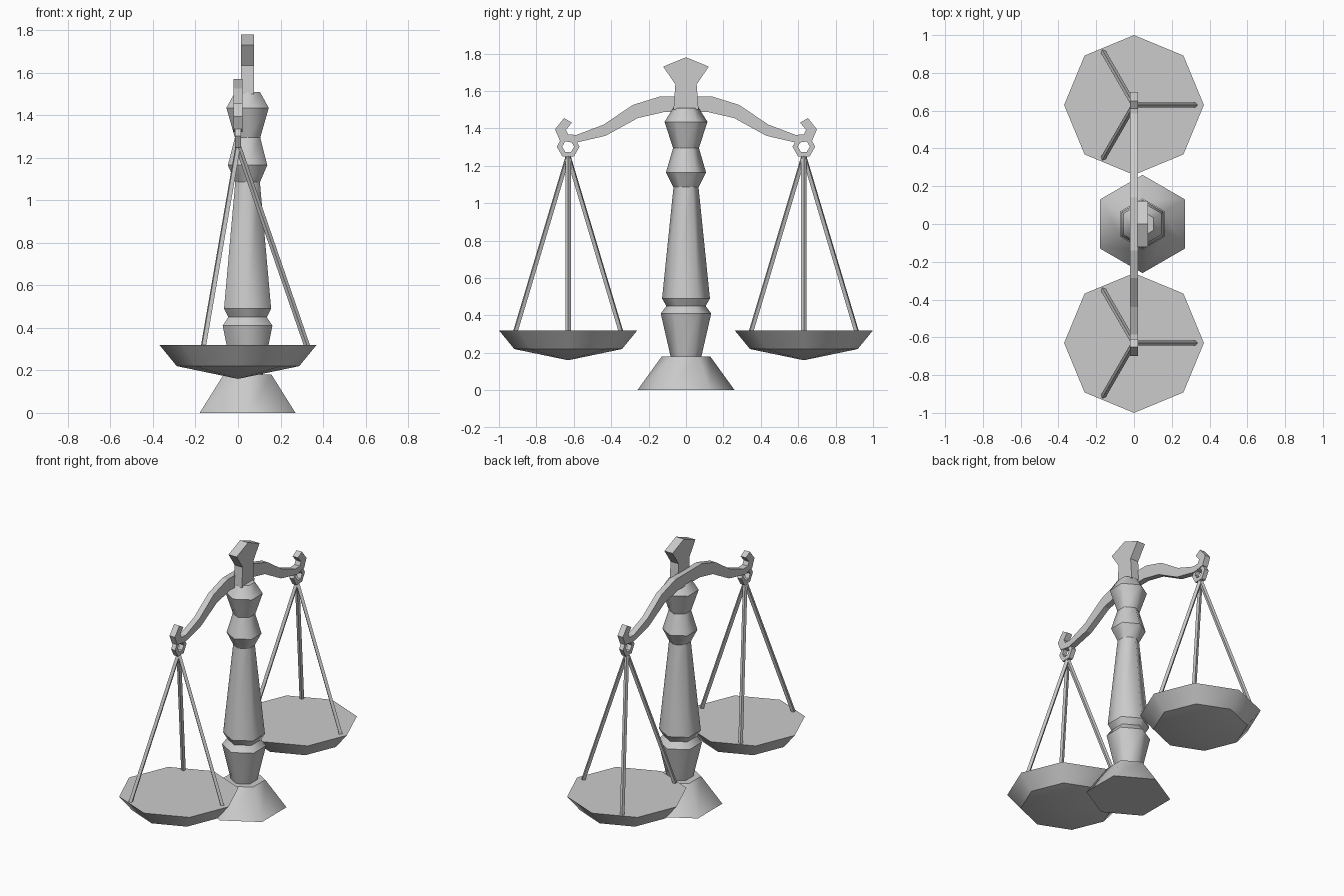
import bpy, bmesh
from math import cos, sin, pi, radians
from mathutils import Vector

if "Cube" in bpy.data.objects:
    bpy.data.objects.remove(bpy.data.objects["Cube"])


def finish(name, bm, smooth=False):
    bmesh.ops.recalc_face_normals(bm, faces=bm.faces[:])
    for f in bm.faces:
        f.smooth = smooth
    mesh = bpy.data.meshes.new(name)
    bm.to_mesh(mesh)
    bm.free()
    ob = bpy.data.objects.new(name, mesh)
    bpy.context.collection.objects.link(ob)
    return ob


def lathe(name, profile, sides, centre, turn=0.0):
    """Turned solid from (radius, z) pairs: smooth around, sharp at each ring."""
    bm = bmesh.new()
    rings = []
    for r, z in profile:
        if r == 0:
            rings.append([bm.verts.new((centre[0], centre[1], z))] * sides)
            continue
        rings.append([bm.verts.new((centre[0] + r * cos(turn + 2 * pi * i / sides),
                                    centre[1] + r * sin(turn + 2 * pi * i / sides), z))
                      for i in range(sides)])
    for a, b in zip(rings, rings[1:]):
        for i in range(sides):
            j = (i + 1) % sides
            bm.faces.new(list(dict.fromkeys((a[i], a[j], b[j], b[i]))))
    for ring in (rings[0], rings[-1]):
        if ring[0] != ring[1]:
            bm.faces.new(ring)
    for e in bm.edges:
        if abs(e.verts[0].co.z - e.verts[1].co.z) < 1e-5:
            e.smooth = False
    return finish(name, bm, True)


def slab(name, outline, x0, x1):
    """Outline in (y, z), extruded along x."""
    bm = bmesh.new()
    face = bm.faces.new([bm.verts.new((x0, y, z)) for y, z in outline])
    out = bmesh.ops.extrude_face_region(bm, geom=[face])
    moved = [v for v in out["geom"] if isinstance(v, bmesh.types.BMVert)]
    bmesh.ops.translate(bm, verts=moved, vec=(x1 - x0, 0, 0))
    return finish(name, bm)


def mirrored(half):
    """Close a y >= 0 outline with its mirror image."""
    return half + [(-y, z) for y, z in reversed(half) if y > 0]


def rod(name, p, q, radius, sides=4):
    bm = bmesh.new()
    d = Vector(q) - Vector(p)
    bmesh.ops.create_cone(bm, cap_ends=True, segments=sides, radius1=radius,
                          radius2=radius, depth=d.length)
    ob = finish(name, bm)
    ob.location = (Vector(p) + Vector(q)) / 2
    ob.rotation_euler = d.to_track_quat('Z', 'Y').to_euler()
    return ob


def ring(name, y, z, outer, inner, half_x, sides=6):
    bm = bmesh.new()
    loops = []
    for i in range(sides):
        a = 2 * pi * i / sides
        loops.append([bm.verts.new((x, y + r * cos(a), z + r * sin(a)))
                      for x, r in ((-half_x, outer), (half_x, outer),
                                   (half_x, inner), (-half_x, inner))])
    for i in range(sides):
        a, b = loops[i], loops[(i + 1) % sides]
        for k in range(4):
            m = (k + 1) % 4
            bm.faces.new((a[k], a[m], b[m], b[k]))
    return finish(name, bm)


# Hexagonal foot and turned column
POST = (0.045, 0)
lathe("foot", [(0.26, 0), (0.13, 0.18)], 6, POST, pi / 2)
lathe("column", [(0.08, 0.17), (0.135, 0.41), (0.105, 0.45), (0.128, 0.49),
                 (0.067, 1.085), (0.107, 1.165), (0.069, 1.295),
                 (0.115, 1.435), (0.067, 1.51)], 6, POST, pi / 2)

# Flared finial
slab("finial", mirrored([(0, 1.78), (0.122, 1.73), (0.057, 1.635),
                         (0.067, 1.50)]), 0.015, 0.075)

# Arched beam with hooked ends
slab("beam", mirrored([(0.14, 1.57), (0.285, 1.525), (0.44, 1.42), (0.585, 1.365),
                       (0.63, 1.367), (0.642, 1.392), (0.61, 1.43), (0.652, 1.455),
                       (0.70, 1.395), (0.675, 1.335), (0.595, 1.322), (0.43, 1.36),
                       (0.257, 1.455), (0.118, 1.487)]), -0.02, 0.02)

# Rings, suspension rods and pans on both sides
for side, s in (("left", -1), ("right", 1)):
    y = s * 0.63
    ring(side + "_ring", y, 1.302, 0.061, 0.032, 0.015)
    for i in range(3):
        a = radians(120 * i)
        rod(f"{side}_rod_{i + 1}", (0, y, 1.255),
            (0.325 * cos(a), y + 0.325 * sin(a), 0.315), 0.014)
    lathe(side + "_pan", [(0, 0.16), (0.288, 0.22), (0.37, 0.32)], 8, (0, y))
